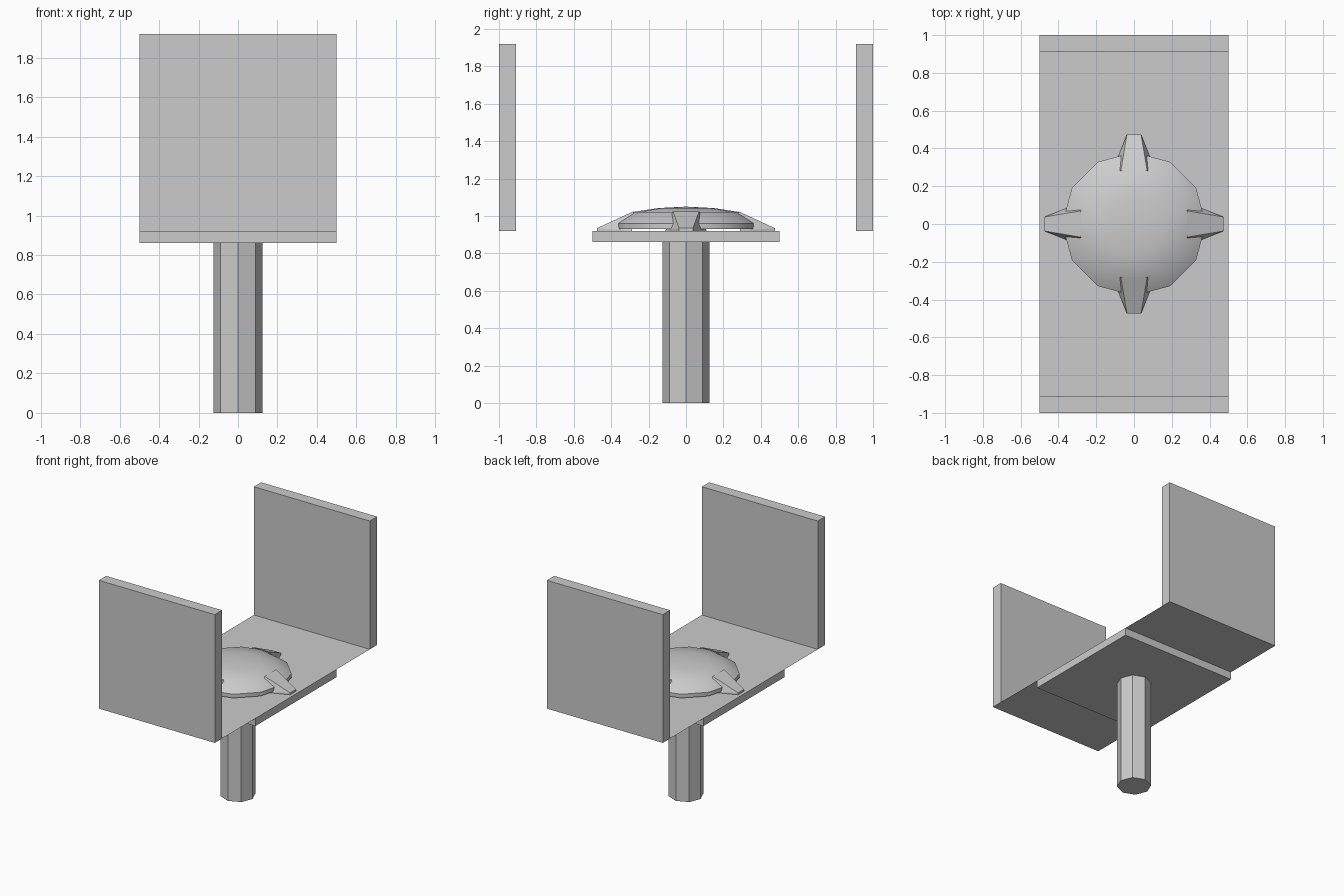
import bpy, bmesh, math
from mathutils import Matrix, Vector

old = bpy.data.objects.get("Cube")
if old:
    bpy.data.objects.remove(old, do_unlink=True)

grey = bpy.data.materials.new("plain grey")
grey.use_nodes = True
grey.diffuse_color = (0.6, 0.6, 0.6, 1)
grey.node_tree.nodes["Principled BSDF"].inputs["Base Color"].default_value = (0.6, 0.6, 0.6, 1)


def finish(name, bm):
    bmesh.ops.recalc_face_normals(bm, faces=bm.faces)
    mesh = bpy.data.meshes.new(name)
    bm.to_mesh(mesh)
    bm.free()
    mesh.materials.append(grey)
    obj = bpy.data.objects.new(name, mesh)
    bpy.context.collection.objects.link(obj)
    return obj


def box(name, center, size):
    bm = bmesh.new()
    bmesh.ops.create_cube(bm, size=1, matrix=Matrix.Translation(center) @ Matrix.Diagonal((*size, 1)))
    return finish(name, bm)


FLOOR = 0.92

# Octagonal post
bm = bmesh.new()
bmesh.ops.create_cone(bm, cap_ends=True, segments=8, radius1=0.125, radius2=0.125,
                      depth=0.86, matrix=Matrix.Translation((0, 0, 0.43)))
finish("post", bm)

# Square support plate under the floor
box("support_plate", (0, 0, 0.89), (1, 1, 0.06))

# Paper-thin floor sheet
bm = bmesh.new()
bmesh.ops.create_grid(bm, x_segments=1, y_segments=1, size=0.5,
                      matrix=Matrix.Translation((0, 0, FLOOR)) @ Matrix.Diagonal((1, 2, 1, 1)))
finish("floor_sheet", bm)

# End walls
for name, side in (("front_wall", -1), ("back_wall", 1)):
    box(name, (0, side * 0.955, FLOOR + 0.5), (1, 0.09, 1))

# Shallow twelve-sided dome with a short rim
bm = bmesh.new()
profile = [(0, 0.93), (0.38, 0.93), (0.38, 0.96), (0.29, 1.02), (0.15, 1.042), (0, 1.05)]
verts = [bm.verts.new((r, 0, z)) for r, z in profile]
edges = [bm.edges.new(pair) for pair in zip(verts, verts[1:])]
bmesh.ops.spin(bm, geom=verts + edges, cent=(0, 0, 0), axis=(0, 0, 1),
               angle=math.tau, steps=12, use_merge=True)
bmesh.ops.remove_doubles(bm, verts=bm.verts, dist=0.0005)
dome = finish("dome", bm)
bpy.ops.object.select_all(action='DESELECT')
dome.select_set(True)
bpy.context.view_layer.objects.active = dome
bpy.ops.object.shade_smooth_by_angle(angle=math.radians(35))

# Four tapered claws holding the dome
for i, name in enumerate(("back_claw", "right_claw", "front_claw", "left_claw")):
    bm = bmesh.new()
    turn = Matrix.Rotation(i * math.pi / 2, 3, 'Z')
    for x, y, z in ((0.07, 0.28, 1.025), (0.11, 0.29, FLOOR),
                    (0.037, 0.475, 0.935), (0.037, 0.475, FLOOR)):
        for side in (-1, 1):
            bm.verts.new(turn @ Vector((side * x, y, z)))
    bmesh.ops.convex_hull(bm, input=bm.verts)
    bmesh.ops.dissolve_limit(bm, angle_limit=0.01, verts=bm.verts, edges=bm.edges)
    finish(name, bm)
